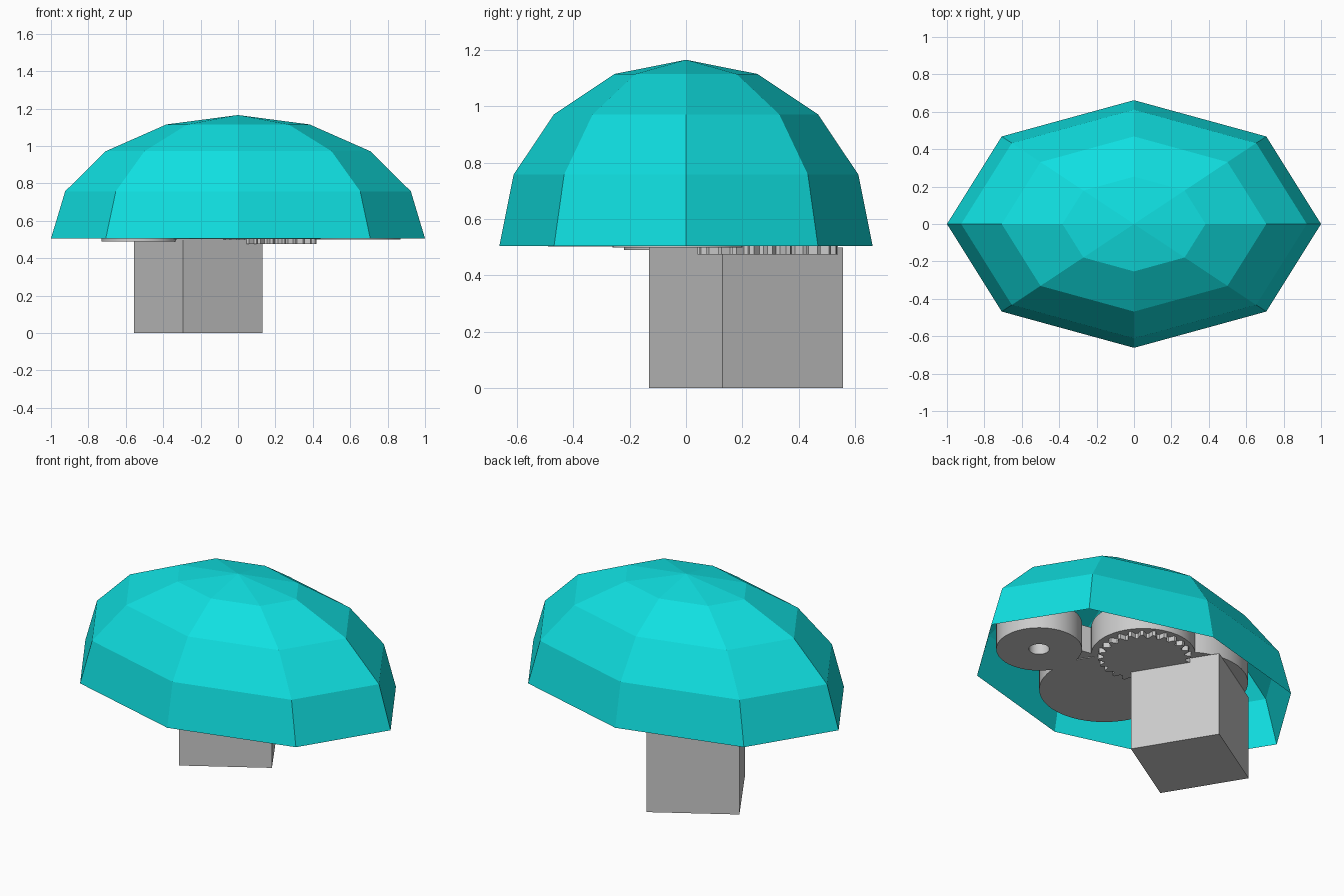
import bpy, bmesh
from math import sin, cos, pi, radians

if "Cube" in bpy.data.objects:
    bpy.data.objects.remove(bpy.data.objects["Cube"])

RIM = 0.505


def finish(name, bm, mat=None, smooth=False):
    bmesh.ops.remove_doubles(bm, verts=bm.verts, dist=1e-5)
    bmesh.ops.recalc_face_normals(bm, faces=bm.faces)
    me = bpy.data.meshes.new(name)
    bm.to_mesh(me)
    bm.free()
    ob = bpy.data.objects.new(name, me)
    bpy.context.collection.objects.link(ob)
    if mat:
        me.materials.append(mat)
    if smooth:
        bpy.ops.object.select_all(action='DESELECT')
        ob.select_set(True)
        bpy.context.view_layer.objects.active = ob
        bpy.ops.object.shade_smooth_by_angle(angle=radians(30))
    return ob


def ring(bm, c, radii, z):
    n = len(radii)
    return [bm.verts.new((c[0] + r * cos(2 * pi * i / n),
                          c[1] + r * sin(2 * pi * i / n), z))
            for i, r in enumerate(radii)]


def bridge(bm, a, b):
    n = len(a)
    for i in range(n):
        j = (i + 1) % n
        bm.faces.new((a[i], a[j], b[j], b[i]))


def disc(name, c, radii, z0, z1, hole=0.0):
    """Upright solid with the given outline, optionally with a round bore."""
    bm = bmesh.new()
    lo, hi = ring(bm, c, radii, z0), ring(bm, c, radii, z1)
    bridge(bm, lo, hi)
    if hole:
        inner = [hole] * len(radii)
        lo2, hi2 = ring(bm, c, inner, z0), ring(bm, c, inner, z1)
        bridge(bm, lo, lo2)
        bridge(bm, hi, hi2)
        bridge(bm, lo2, hi2)
    else:
        bm.faces.new(lo)
        bm.faces.new(hi)
    return finish(name, bm, smooth=True)


def block(name, c, size, angle):
    bpy.ops.mesh.primitive_cube_add(size=1, location=c, rotation=(0, 0, angle))
    ob = bpy.context.object
    ob.name = name
    ob.scale = size
    return ob


# Faceted open dome: half of an 8 x 8 sphere, flattened
teal = bpy.data.materials.new("teal")
teal.diffuse_color = (0.005, 0.74, 0.75, 1)
teal.use_nodes = True
teal.node_tree.nodes["Principled BSDF"].inputs["Base Color"].default_value = teal.diffuse_color
bm = bmesh.new()
bmesh.ops.create_uvsphere(bm, u_segments=8, v_segments=8, radius=1)
bmesh.ops.delete(bm, geom=[v for v in bm.verts if v.co.z < -0.01], context='VERTS')
for v in bm.verts:
    v.co = (v.co.x, v.co.y * 0.662, v.co.z * 0.66 + RIM)
finish("dome_shell", bm, teal)

# Square pedestal, turned about the vertical
block("pedestal", (-0.2125, 0.2125, 0.25), (0.5, 0.5, 0.5), radians(31.5))

# Round bodies of the mechanism under the dome
N = 64
disc("side_wheel", (0.64, -0.03), [0.23] * N, 0.5, 0.66, hole=0.055)
disc("lower_wheel", (0.09, -0.14), [0.35] * N, 0.503, 0.67)
disc("pedestal_wheel", (-0.2, 0.2), [0.33] * N, 0.502, 0.67)
disc("gear_backplate", (0.17, 0.28), [0.28] * N, 0.504, 0.67)
disc("left_wheel", (-0.53, -0.02), [0.2] * N, 0.49, 0.66)
block("link_arm", (0.41, 0.0, 0.587), (0.25, 0.2, 0.16), radians(-10))

# Small toothed gear hanging slightly below the rim
teeth = [0.25 if (i % 4) < 2 else 0.22 for i in range(96)]
disc("toothed_gear", (0.17, 0.29), teeth, 0.475, 0.52)
